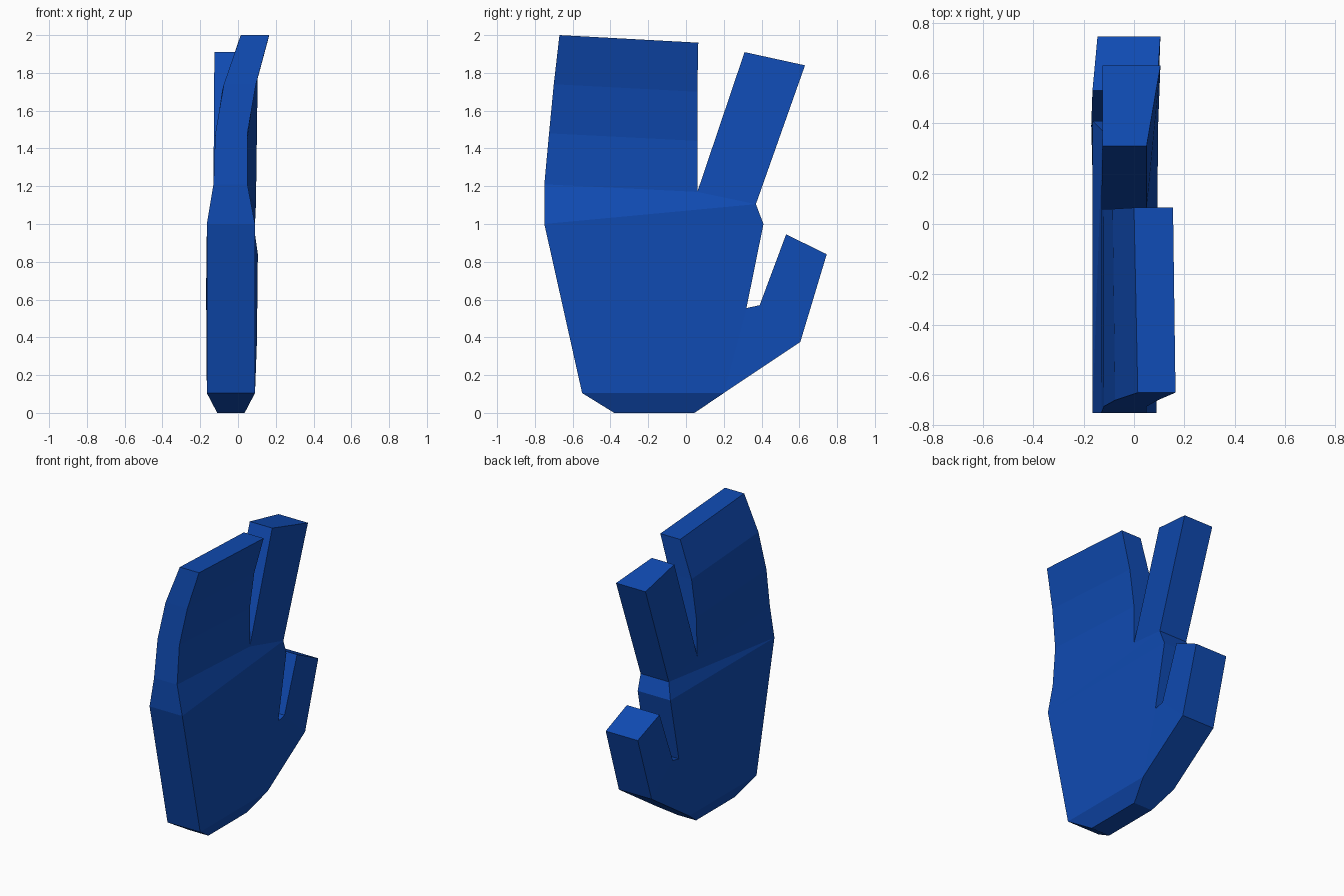
import bpy, bmesh

# Side-view outline points: (y, z, x of back-of-hand side, x of palm side)
P = [
    (-.38, 0, -.11, .035), (.045, 0, -.11, .035),            # 0-1 wrist base
    (-.55, .105, -.165, .09), (.20, .105, -.165, .09),       # 2-3 wrist top
    (-.75, 1.0, -.165, .09), (.32, .555, -.168, .09),        # 4-5 palm
    (.41, 1.0, -.165, .09),                                  # 6
    (.605, .375, -.155, .10), (.39, .57, -.17, .09),         # 7-8 thumb joint
    (.745, .84, -.145, .105), (.53, .945, -.165, .09),       # 9-10 thumb tip
    (-.75, 1.21, -.13, .05), (.06, 1.17, -.13, .05),         # 11-12 knuckles
    (.37, 1.105, -.125, .095),                               # 13
    (-.725, 1.48, -.12, .05), (.06, 1.44, -.122, .05),       # 14-15 joined fingers
    (-.70, 1.74, -.075, .095), (.06, 1.70, -.085, .085),     # 16-17
    (-.67, 2.0, .015, .165), (.065, 1.96, 0, .155),          # 18-19 finger tips
    (.31, 1.91, -.125, .05), (.63, 1.84, -.125, .105),       # 20-21 index tip
]

# Panels of the hand, counter-clockwise seen from +x
PANELS = [
    (0, 1, 3, 2), (2, 3, 5, 6, 4),                           # wrist, palm
    (3, 7, 8, 5), (7, 9, 10, 8),                             # thumb
    (4, 6, 13), (4, 13, 12, 11),                             # knuckle band
    (11, 12, 15, 14), (14, 15, 17, 16), (16, 17, 19, 18),    # joined fingers
    (12, 13, 21, 20),                                        # index finger
]

bm = bmesh.new()
back = [bm.verts.new((xn, y, z)) for y, z, xn, xp in P]
front = [bm.verts.new((xp, y, z)) for y, z, xn, xp in P]

# Both broad sides
edges = set()
for panel in PANELS:
    bm.faces.new([front[i] for i in panel])
    bm.faces.new([back[i] for i in reversed(panel)])
    edges.update(zip(panel, panel[1:] + panel[:1]))

# Rim walls along every edge used by only one panel
for a, b in edges:
    if (b, a) not in edges:
        bm.faces.new((front[b], front[a], back[a], back[b]))

bmesh.ops.recalc_face_normals(bm, faces=bm.faces[:])
mesh = bpy.data.meshes.new("hand")
bm.to_mesh(mesh)
bm.free()

hand = bpy.data.objects.new("hand", mesh)
bpy.context.collection.objects.link(hand)

blue = bpy.data.materials.new("blue")
blue.diffuse_color = (0.005, 0.07, 0.45, 1)
mesh.materials.append(blue)
